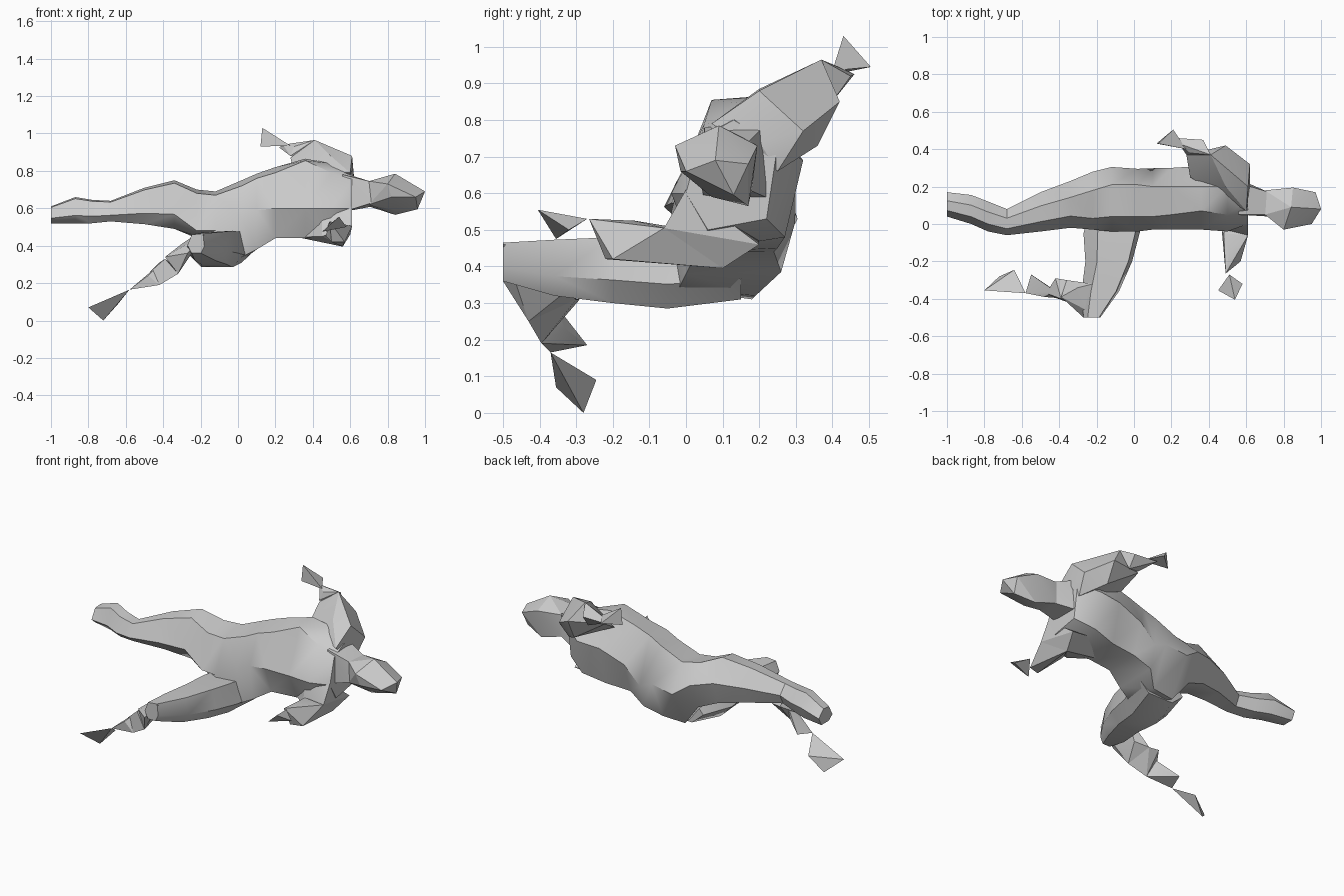
import bpy, bmesh, math

cube = bpy.data.objects.get("Cube")
if cube:
    bpy.data.objects.remove(cube, do_unlink=True)

grey = bpy.data.materials.new("plain grey")
grey.diffuse_color = (0.6, 0.6, 0.6, 1)
grey.use_nodes = True
grey.node_tree.nodes["Principled BSDF"].inputs["Base Color"].default_value = (0.6, 0.6, 0.6, 1)


def finish(name, bm, angle):
    bmesh.ops.recalc_face_normals(bm, faces=bm.faces[:])
    mesh = bpy.data.meshes.new(name)
    bm.to_mesh(mesh)
    bm.free()
    mesh.materials.append(grey)
    obj = bpy.data.objects.new(name, mesh)
    bpy.context.collection.objects.link(obj)
    bpy.ops.object.select_all(action='DESELECT')
    obj.select_set(True)
    bpy.context.view_layer.objects.active = obj
    bpy.ops.object.shade_smooth_by_angle(angle=math.radians(angle))


def hull(name, points):
    """Faceted chunk wrapped around its corner points."""
    bm = bmesh.new()
    for p in points:
        bm.verts.new(p)
    out = bmesh.ops.convex_hull(bm, input=bm.verts[:])
    loose = {v for v in out["geom_interior"] if isinstance(v, bmesh.types.BMVert)}
    bmesh.ops.delete(bm, geom=list(loose), context='VERTS')
    finish(name, bm, 22)


def section(box, near, far, crest):
    """Six-sided limb section in a box: heights of its two side corners, position of its crest."""
    a0, a1, z0, z1 = box
    w, h = a1 - a0, z1 - z0
    return [(a0 + .25 * w, z0), (a0, z0 + near * h), (a0 + .25 * w, z1 - .06 * h),
            (a0 + crest * w, z1), (a1, z0 + far * h), (a0 + .8 * w, z0)]


def loft(name, rings, axis='x'):
    """Skin six-sided rings placed along the x or y axis."""
    bm = bmesh.new()
    loops = [[bm.verts.new((t, a, z) if axis == 'x' else (a, t, z)) for a, z in pts]
             for t, pts in rings]
    for r0, r1 in zip(loops, loops[1:]):
        for i in range(6):
            j = (i + 1) % 6
            bm.faces.new((r0[i], r0[j], r1[j], r1[i]))
    bm.faces.new(loops[0])
    bm.faces.new(loops[-1])
    # uneven quads are split so the facets read as triangles
    bmesh.ops.triangulate(bm, faces=bm.faces[:])
    finish(name, bm, 42)


# Stretched leg and torso as one skin, foot to shoulders
leg = [(-1.0, .04, .17, .52, .61), (-.87, .0, .155, .52, .66), (-.78, -.04, .12, .52, .645),
       (-.68, -.06, .08, .53, .64), (-.5, -.04, .17, .515, .71), (-.34, -.02, .23, .49, .75)]
torso = [
    (-.22, [(.02, .45), (-.03, .48), (.03, .68), (.18, .70), (.28, .60), (.2, .44)]),
    (-.12, [(-.03, .38), (-.04, .48), (.04, .67), (.21, .69), (.305, .53), (.18, .31)]),
    (.02, [(-.02, .34), (-.04, .55), (.04, .72), (.21, .75), (.295, .55), (.19, .32)]),
    (.1, [(0, .38), (-.03, .59), (.04, .76), (.2, .785), (.298, .52), (.26, .385)]),
    (.2, [(.03, .44), (-.03, .60), (.05, .79), (.2, .82), (.30, .62), (.24, .44)]),
    (.36, [(.05, .44), (-.03, .60), (.07, .855), (.2, .865), (.31, .68), (.25, .45)]),
    (.5, [(.02, .44), (-.04, .60), (.05, .79), (.2, .84), (.32, .69), (.27, .48)]),
    (.61, [(.06, .50), (0, .60), (.04, .75), (.13, .80), (.25, .73), (.22, .53)]),
]
loft("torso_and_straight_leg", [(x, section(box, .3, .52, .65)) for x, *box in leg] + torso)

# Bent leg: thigh reaching forward, then shin and foot
thigh = [(.15, -.22, .08, .31, .47), (-.05, -.27, .03, .285, .475), (-.2, -.26, -.01, .30, .48),
         (-.36, -.28, -.08, .32, .473), (-.5, -.27, -.18, .36, .465)]
loft("bent_thigh", [(y, section(box, .4, .35, .92)) for y, *box in thigh], 'y')
hull("knee", [(-.18, -.5, .46), (-.27, -.5, .36), (-.22, -.32, .465), (-.28, -.33, .33),
              (-.36, -.30, .31), (-.32, -.43, .25), (-.30, -.34, .41), (-.39, -.39, .34)])
hull("calf", [(-.32, -.43, .25), (-.36, -.30, .31), (-.42, -.29, .31), (-.39, -.40, .33),
              (-.42, -.395, .19), (-.47, -.37, .26)])
hull("ankle", [(-.42, -.395, .19), (-.42, -.36, .30), (-.48, -.39, .24), (-.55, -.27, .185),
               (-.58, -.37, .165), (-.46, -.33, .23)])
hull("bent_foot", [(-.58, -.37, .165), (-.80, -.355, .07), (-.72, -.28, 0), (-.64, -.245, .09)])

# Head and neck
hull("neck", [(.56, .05, .58), (.56, .24, .58), (.56, .22, .79), (.56, .05, .78),
              (.72, .04, .63), (.72, .17, .61), (.72, .17, .74), (.72, .05, .74)])
hull("head", [(.70, .05, .62), (.70, .18, .61), (.70, .18, .74), (.70, .05, .745),
              (.84, .09, .785), (.80, -.03, .73), (.82, -.015, .66), (.84, .17, .565),
              (.84, .07, .59), (.85, .195, .73), (1.0, .08, .69), (.97, .17, .68),
              (.96, .13, .595), (.95, 0, .66)])

# Raised arm
hull("raised_upper_arm", [(.61, .2, .88), (.49, .2, .885), (.62, .32, .77), (.62, .2, .74),
                          (.60, .25, .66), (.49, .42, .85), (.49, .36, .73), (.41, .37, .965),
                          (.30, .25, .80), (.28, .37, .87), (.60, .07, .79)])
hull("raised_forearm", [(.41, .37, .965), (.30, .38, .93), (.37, .40, .85), (.28, .37, .88),
                        (.37, .45, .92), (.24, .43, .94), (.22, .46, .925)])
hull("raised_hand", [(.13, .43, 1.03), (.12, .43, .93), (.21, .505, .945), (.28, .40, .935)])

# Lowered arm
hull("lowered_shoulder", [(.61, 0, .61), (.45, 0, .59), (.60, .2, .46), (.56, .1, .395),
                          (.61, -.06, .505), (.45, -.03, .45), (.32, .08, .445), (.50, .2, .47)])
hull("lowered_upper_arm", [(.49, -.265, .53), (.57, -.2, .42), (.50, -.22, .42), (.56, .1, .395),
                           (.61, -.06, .505), (.47, -.04, .45), (.48, -.05, .51), (.51, -.14, .525)])
hull("lowered_hand", [(.54, -.405, .555), (.45, -.355, .475), (.58, -.32, .50), (.51, -.27, .53)])
